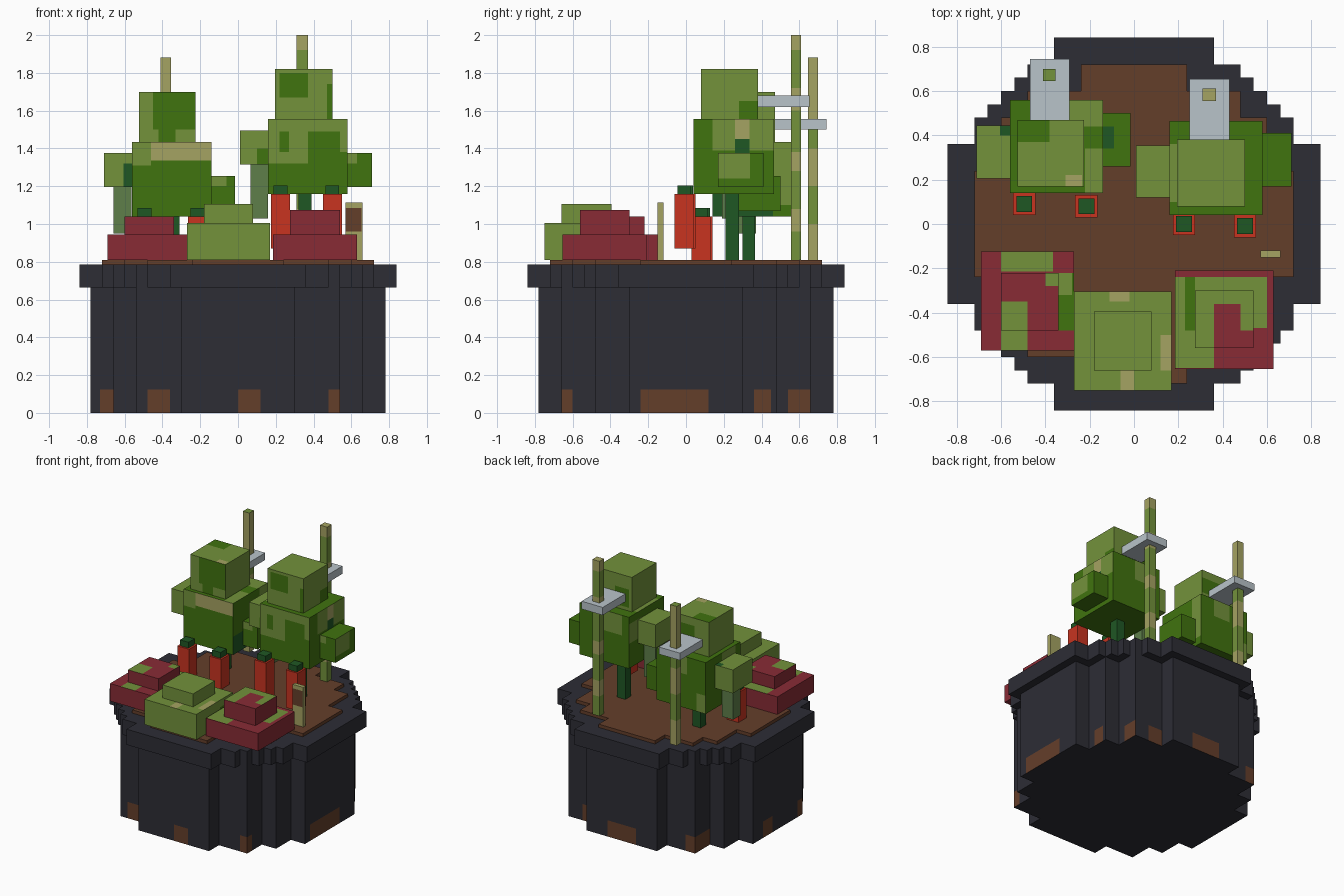
import bpy, bmesh
from mathutils import Vector

default_cube = bpy.data.objects.get("Cube")
if default_cube:
    bpy.data.objects.remove(default_cube, do_unlink=True)


def make_material(name, hex_colour):
    """Flat material from an sRGB hex colour, stored as linear values."""
    channels = [int(hex_colour[i:i + 2], 16) / 255 for i in (0, 2, 4)]
    linear = [c / 12.92 if c < 0.04 else ((c + 0.055) / 1.055) ** 2.4 for c in channels]
    material = bpy.data.materials.new(name)
    material.use_nodes = True
    material.diffuse_color = (*linear, 1)
    material.node_tree.nodes["Principled BSDF"].inputs["Base Color"].default_value = (*linear, 1)
    return material


PALETTE = {
    "charcoal": "2D2D35", "soil_brown": "643E2A", "light_green": "73923B",
    "leaf_green": "40730F", "deep_green": "1F5724", "melon_red": "882B35",
    "carrot_red": "C83420", "clip_grey": "B9C4CA", "tan": "A5A362",
    "sage_green": "5E7E4A",
}
NAMES = list(PALETTE)
MATERIALS = [make_material(name, value) for name, value in PALETTE.items()]
DIRECTIONS = {
    "left": Vector((1, 0, 0)), "right": Vector((-1, 0, 0)),
    "front": Vector((0, -1, 0)), "back": Vector((0, 1, 0)),
    "top": Vector((0, 0, 1)),
}


def paint(bm, side, colour, u_range, v_range):
    """Cut a rectangle into the faces looking one way and colour it (hundredths)."""
    direction = DIRECTIONS[side]
    axes = [a for a in range(3) if not direction[a]]
    bounds = [[value / 100 for value in r] for r in (u_range, v_range)]

    def facing():
        bm.normal_update()
        return [f for f in bm.faces if f.normal.dot(direction) > 0.9]

    for axis, limits in zip(axes, bounds):
        normal = Vector([float(axis == a) for a in range(3)])
        for limit in limits:
            faces = facing()
            edges = {e for f in faces for e in f.edges}
            verts = {v for f in faces for v in f.verts}
            bmesh.ops.bisect_plane(bm, geom=faces + list(edges) + list(verts),
                                   plane_co=normal * limit, plane_no=normal, dist=1e-5)
    for face in facing():
        centre = face.calc_center_median()
        if all(lo < centre[a] < hi for a, (lo, hi) in zip(axes, bounds)):
            face.material_index = NAMES.index(colour)


def finish(name, bm, colour, patches):
    for face in bm.faces:
        face.material_index = NAMES.index(colour)
    for patch in patches:
        paint(bm, *patch)
    mesh = bpy.data.meshes.new(name)
    for material in MATERIALS:
        mesh.materials.append(material)
    bm.to_mesh(mesh)
    bm.free()
    bpy.context.collection.objects.link(bpy.data.objects.new(name, mesh))


def box(name, colour, x, y, z, *patches):
    """Block between three (low, high) ranges in hundredths."""
    bm = bmesh.new()
    bmesh.ops.create_cube(bm, size=1)
    for v in bm.verts:
        v.co = [(r[0] if c < 0 else r[1]) / 100 for c, r in zip(v.co, (x, y, z))]
    finish(name, bm, colour, patches)


def stepped_disc(name, colour, steps, z, *patches):
    """Blocky round prism; steps are the outer corners of one quadrant."""
    quadrant = []
    for corner, following in zip(steps, steps[1:] + [None]):
        quadrant.append(corner)
        if following:
            quadrant.append((following[0], corner[1]))
    mirrored = [(-x, y) for x, y in reversed(quadrant)]
    outline = quadrant + mirrored
    outline += [(-x, -y) for x, y in outline]
    bm = bmesh.new()
    base = bm.faces.new([bm.verts.new((x / 100, y / 100, z[0] / 100)) for x, y in outline])
    extruded = bmesh.ops.extrude_face_region(bm, geom=[base], use_keep_orig=True)["geom"]
    for v in extruded:
        if isinstance(v, bmesh.types.BMVert):
            v.co.z = z[1] / 100
    bmesh.ops.recalc_face_normals(bm, faces=bm.faces)
    finish(name, bm, colour, patches)


# Pot with worn patches along its foot, rim and soil
foot = (0, 12.5)
wear = {
    "front": [(-73, -66), (-48, -36), (0, 12), (48, 54)],
    "left": [(-66, -60), (-24, 12), (36, 45), (54, 66)],
    "back": [(-54, -46), (-12, 12), (30, 42)],
    "right": [(-36, -24), (6, 18), (48, 66)],
}
stepped_disc("pot_body", "charcoal", [(78, 30), (66, 48), (54, 66), (30, 78)], (0, 66.5),
             *[(side, "soil_brown", span, foot) for side, spans in wear.items() for span in spans])
stepped_disc("pot_rim", "charcoal",
             [(84, 36), (72, 48), (66, 54), (60, 60), (54, 66), (48, 72), (36, 84)], (66.5, 78.5))
stepped_disc("soil", "soil_brown", [(72, 24), (60, 48), (48, 60), (24, 72)], (78.5, 81))

# Melons: a wide block with a smaller one on top
box("right_melon_base", "melon_red", (-69, -27), (-57, -12.5), (81, 94.5),
    ("top", "light_green", (-60, -36.5), (-21.5, -12.5)),
    ("top", "leaf_green", (-34, -25), (-48, -22)),
    ("top", "light_green", (-34, -28), (-32, -22)),
    ("top", "light_green", (-60, -48), (-57, -48)))
box("right_melon_top", "melon_red", (-60, -34), (-48, -22), (94.5, 104),
    ("top", "light_green", (-60, -48), (-48, -35)),
    ("top", "light_green", (-40, -34), (-28, -22)))
box("left_melon_base", "melon_red", (18.5, 63), (-65.5, -21), (81, 94.5),
    ("top", "light_green", (18.5, 28), (-65, -24)),
    ("top", "light_green", (28, 36), (-65, -47)),
    ("top", "light_green", (28, 60), (-30, -24)),
    ("top", "leaf_green", (23, 27.5), (-48, -24)),
    ("top", "light_green", (54, 60), (-47, -24)))
box("left_melon_top", "melon_red", (27.5, 54), (-56, -30), (94.5, 107.5),
    ("top", "light_green", (27.5, 36), (-56, -30)),
    ("top", "light_green", (36, 54), (-36, -30)),
    ("top", "light_green", (48, 54), (-48, -36)))
box("middle_melon_base", "light_green", (-27, 17), (-75, -30.5), (81, 100.5),
    ("top", "tan", (-11, -2), (-35, -30.5)),
    ("top", "tan", (12, 17), (-66, -50)),
    ("top", "tan", (-6, 0), (-75, -66)),
    ("left", "leaf_green", (-46, -38), (88, 95)))
box("middle_melon_top", "light_green", (-18, 8), (-66, -39.5), (100.5, 110.5))

# Carrots with leafy caps
for label, x, y, bottom, top in [("far_right", -49.5, 9, 81, 104), ("right", -21.5, 8, 81, 104),
                                 ("left", 22.5, 0, 87, 116), ("far_left", 50, -1, 87, 116)]:
    box(label + "_carrot", "carrot_red", (x - 5, x + 5), (y - 5, y + 5), (bottom, top))
    box(label + "_carrot_cap", "deep_green", (x - 3.6, x + 3.6), (y - 3.6, y + 3.6), (top, top + 4.5))

# Right bush
box("right_bush_stem", "deep_green", (-38, -31), (30, 36.5), (81, 104))
box("right_bush_body", "leaf_green", (-56, -14), (14, 56), (104, 143.5),
    ("front", "tan", (-46, -14), (133.5, 143.5)),
    ("front", "light_green", (-56, -46), (131, 143.5)),
    ("top", "light_green", (-30, -14), (44, 56)),
    ("top", "light_green", (-22, -14), (14, 34)),
    ("left", "deep_green", (14, 46), (104, 118)),
    ("left", "light_green", (46, 56), (110, 143.5)),
    ("right", "light_green", (20, 36), (128, 143.5)),
    ("back", "light_green", (-40, -26), (130, 143.5)),
    ("back", "light_green", (-56, -48), (104, 118)))
box("right_bush_head", "light_green", (-52.5, -22.5), (17, 47), (143.5, 170),
    ("front", "leaf_green", (-45, -22.5), (150, 170)),
    ("front", "leaf_green", (-42, -33), (143.5, 150)),
    ("top", "leaf_green", (-52.5, -38), (37, 47)),
    ("top", "tan", (-31, -23.5), (17, 22)),
    ("back", "leaf_green", (-40, -22.5), (152, 164)))
box("right_bush_outer_arm", "light_green", (-71, -56), (20.5, 44.5), (119.5, 137.5),
    ("front", "deep_green", (-60.5, -56), (119.5, 132)),
    ("top", "deep_green", (-60.5, -56), (40, 44.5)))
box("right_bush_outer_stalk", "sage_green", (-66, -56.5), (28, 37), (95, 119.5))
box("right_bush_inner_arm", "leaf_green", (-14, -1.5), (26, 50), (107, 125.5),
    ("front", "light_green", (-14, -6), (120, 125.5)),
    ("top", "deep_green", (-14, -9), (34, 44)))

# Left bush
box("left_bush_stem", "deep_green", (32, 39), (21, 28), (81, 116))
box("left_bush_body", "leaf_green", (16, 58), (4, 46.5), (116, 155.5),
    ("front", "light_green", (16, 58), (149, 155.5)),
    ("front", "light_green", (16, 37), (132, 149)),
    ("front", "leaf_green", (22, 27), (138, 149)),
    ("front", "light_green", (54, 58), (138, 149)),
    ("left", "light_green", (14, 46.5), (139, 155.5)),
    ("left", "tan", (26, 33.5), (145, 155.5)),
    ("left", "deep_green", (26, 33.5), (137, 145)),
    ("top", "light_green", (16, 24), (10, 36)),
    ("back", "light_green", (22, 38), (140, 155.5)),
    ("right", "light_green", (30, 46.5), (135, 150)))
box("left_bush_head", "light_green", (19.5, 50), (8, 38), (155.5, 182),
    ("front", "leaf_green", (22, 37), (167, 180)),
    ("front", "leaf_green", (47, 50), (155.5, 174)),
    ("left", "leaf_green", (28, 38), (155.5, 165)),
    ("back", "leaf_green", (22, 34), (158, 172)))
box("left_bush_inner_arm", "light_green", (1, 16), (12, 35.5), (131.5, 149.5),
    ("front", "leaf_green", (10, 16), (131.5, 140)))
box("left_bush_inner_stalk", "sage_green", (6.5, 16), (19, 28), (103, 131.5))
box("left_bush_outer_arm", "leaf_green", (58, 71), (17, 41), (119.5, 137.5),
    ("front", "light_green", (58, 63), (132, 137.5)),
    ("left", "light_green", (17, 34), (124, 137.5)))

# Support stakes with alternating bands, and the clips tying the bushes to them
SIDES = ("front", "back", "left", "right")


def stake(name, colour, band_colour, x, y, top, bands):
    spans = {"front": x, "back": x, "left": y, "right": y}
    box(name, colour, x, y, (81, top),
        *[(side, band_colour, spans[side], band) for side in SIDES for band in bands])


stake("left_stake", "light_green", "tan", (31, 37), (55.5, 61), 200,
      [(192, 200), (160, 172), (128, 138), (96, 108)])
stake("right_stake", "tan", "light_green", (-41, -35.5), (64.5, 70), 188,
      [(140, 152), (100, 120)])
box("left_clip", "clip_grey", (25, 43), (38, 65.5), (162, 168))
box("right_clip", "clip_grey", (-47, -29), (47, 74.5), (150, 155.5))
for side_name, x, y, z, colour in [("left", (31, 37), (55.5, 61), 200, "tan"),
                                   ("right", (-41, -35.5), (64.5, 70), 188, "light_green")]:
    box(side_name + "_stake_end", colour, x, y, (z, z + 0.1))

# Plant marker
box("plant_marker", "tan", (57, 66), (-15, -12), (81, 111.5),
    ("front", "soil_brown", (57, 65.5), (96, 108.5)))
